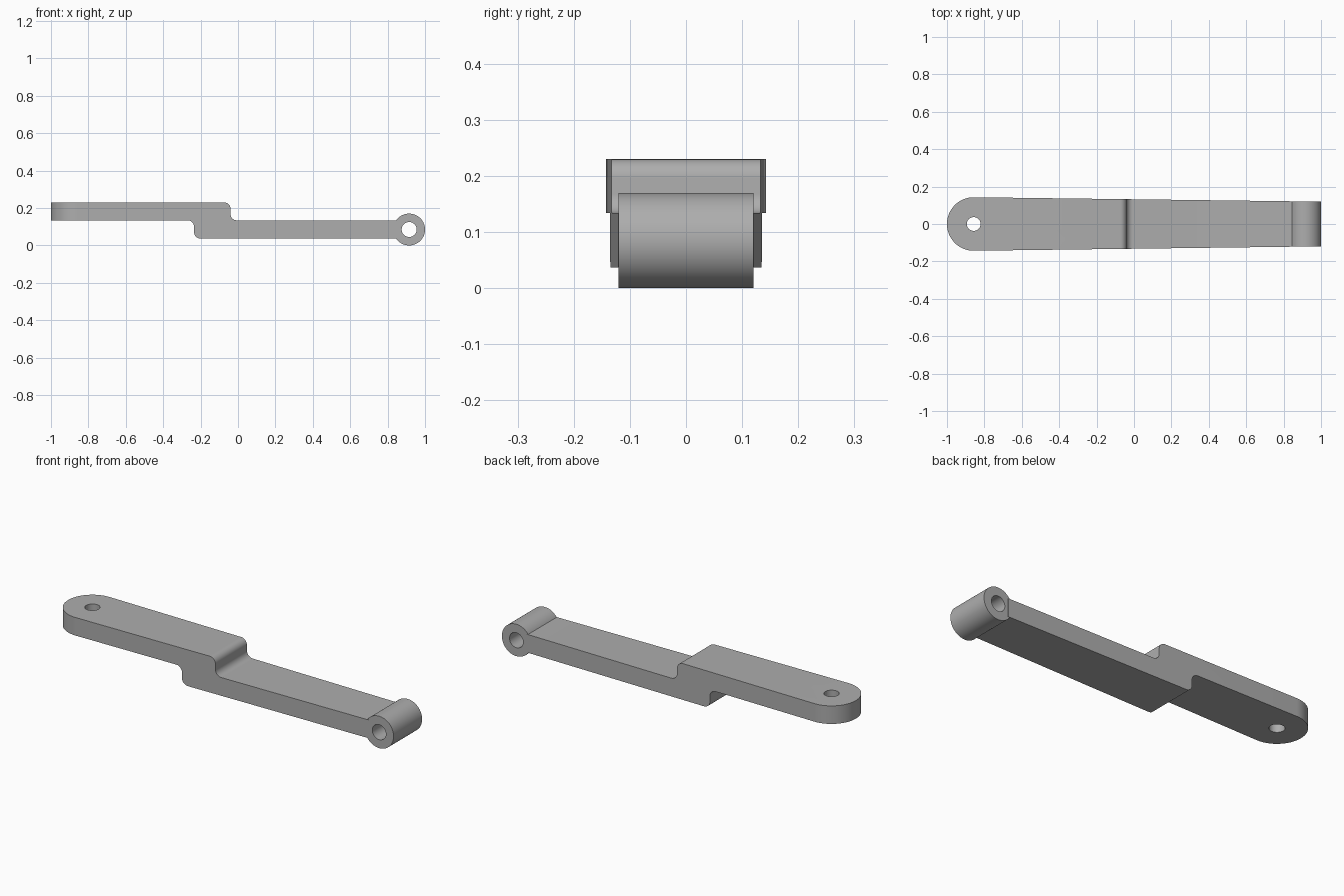
import bpy, bmesh
from math import cos, sin, pi, radians
from mathutils import Vector

cube = bpy.data.objects.get("Cube")
if cube:
    bpy.data.objects.remove(cube, do_unlink=True)

grey = bpy.data.materials.new("satin grey")
grey.use_nodes = True
colour = (0.42, 0.42, 0.42, 1)
grey.diffuse_color = colour
grey.node_tree.nodes["Principled BSDF"].inputs["Base Color"].default_value = colour


def arc(cx, cy, r, start, end, steps):
    """Points along an arc, angles in degrees."""
    angles = [radians(start + (end - start) * i / steps) for i in range(steps + 1)]
    return [(cx + r * cos(a), cy + r * sin(a)) for a in angles]


def prism(name, outline, axis, low, high):
    """Extrude a flat outline along y or z."""
    bm = bmesh.new()
    place = (lambda u, v: (u, low, v)) if axis == "y" else (lambda u, v: (u, v, low))
    face = bm.faces.new([bm.verts.new(place(u, v)) for u, v in outline])
    grown = bmesh.ops.extrude_face_region(bm, geom=[face])["geom"]
    shift = Vector((0, high - low, 0) if axis == "y" else (0, 0, high - low))
    bmesh.ops.translate(bm, vec=shift, verts=[g for g in grown if isinstance(g, bmesh.types.BMVert)])
    bmesh.ops.recalc_face_normals(bm, faces=bm.faces)
    mesh = bpy.data.meshes.new(name)
    bm.to_mesh(mesh)
    bm.free()
    mesh.materials.append(grey)
    obj = bpy.data.objects.new(name, mesh)
    bpy.context.collection.objects.link(obj)
    return obj


def combine(target, tool, operation):
    """Apply a boolean and discard the tool."""
    mod = target.modifiers.new("shape", "BOOLEAN")
    mod.operation, mod.solver, mod.object = operation, "EXACT", tool
    bpy.ops.object.select_all(action="DESELECT")
    target.select_set(True)
    bpy.context.view_layer.objects.active = target
    bpy.ops.object.modifier_apply(modifier=mod.name)
    bpy.data.objects.remove(tool, do_unlink=True)


# Main dimensions
bottom, middle, top = 0.037, 0.134, 0.23
step_front, step_back, fillet = -0.04, -0.235, 0.034
pin_x, pin_r = -0.857, 0.143
barrel_x, barrel_r, barrel_half = 0.915, 0.085, 0.12

# Side profile of the stepped arm with rounded steps
profile = [(-1.1, top)]
profile += arc(step_front - fillet, top - fillet, fillet, 90, 0, 10)
profile += arc(step_front + fillet, middle + fillet, fillet, 180, 270, 10)
profile += [(0.855, middle), (0.855, bottom)]
profile += arc(step_back + fillet, bottom + fillet, fillet, 270, 180, 10)
profile += arc(step_back - fillet, middle - fillet, fillet, 0, 90, 10)
profile += [(-1.1, middle)]
arm = prism("stepped_arm", profile, "y", -0.3, 0.3)

# Tapered plan with a round end
plan = arc(pin_x, 0, pin_r, 90, 270, 48) + [(1.0, -0.1195), (1.0, 0.1195)]
combine(arm, prism("plan_cutter", plan, "z", -0.2, 0.5), "INTERSECT")

# Hinge barrel across the narrow end
ring = arc(barrel_x, barrel_r, barrel_r, 0, 360, 64)[:-1]
combine(arm, prism("barrel", ring, "y", -barrel_half, barrel_half), "UNION")

# Hinge bore and pin hole
bore = arc(barrel_x, barrel_r, 0.04, 0, 360, 40)[:-1]
combine(arm, prism("bore_cutter", bore, "y", -0.3, 0.3), "DIFFERENCE")
hole = arc(pin_x, 0, 0.037, 0, 360, 40)[:-1]
combine(arm, prism("hole_cutter", hole, "z", -0.2, 0.5), "DIFFERENCE")

bpy.ops.object.shade_smooth_by_angle(angle=radians(30))
